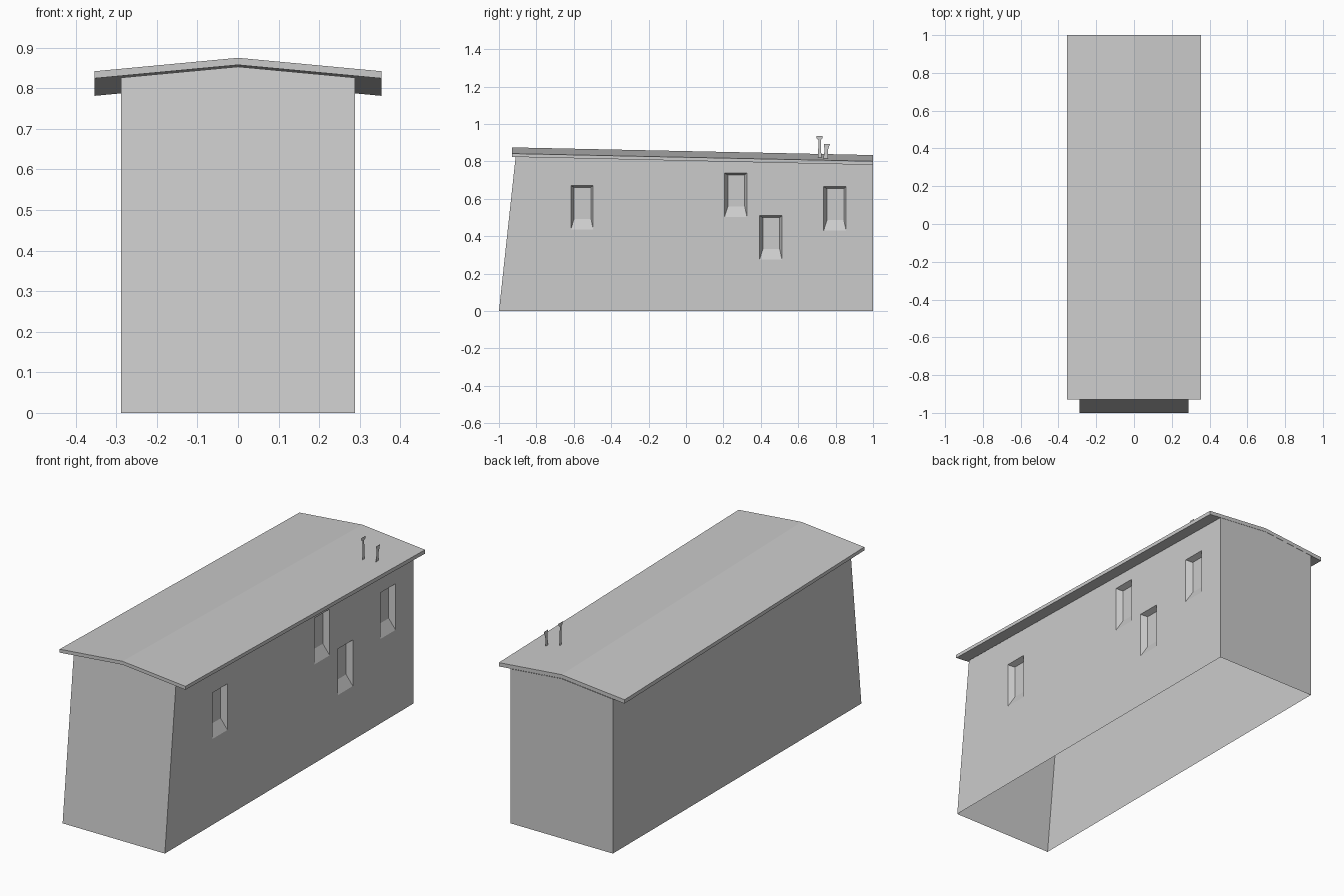
import bpy, bmesh

if "Cube" in bpy.data.objects:
    bpy.data.objects.remove(bpy.data.objects["Cube"])

W, EAVE, PITCH, FALL, THICK = 0.288, 0.354, 0.0935, 0.0213, 0.0175
Y_FRONT = -0.929


def roof_z(x, y):
    """Height of the roof's upper surface."""
    return 0.875 - PITCH * abs(x) - FALL * (y - Y_FRONT)


def make(name, verts, faces):
    me = bpy.data.meshes.new(name)
    bm = bmesh.new()
    vs = [bm.verts.new(v) for v in verts]
    for f in faces:
        bm.faces.new([vs[i] for i in f])
    if len(faces) > 1:
        bmesh.ops.recalc_face_normals(bm, faces=bm.faces)
    bm.to_mesh(me)
    bm.free()
    ob = bpy.data.objects.new(name, me)
    bpy.context.collection.objects.link(ob)
    return ob


def loft(name, a, b):
    """Closed solid between two matching rings."""
    n = len(a)
    faces = [tuple(range(n)), tuple(range(n, 2 * n))]
    faces += [(i, (i + 1) % n, n + (i + 1) % n, n + i) for i in range(n)]
    return make(name, a + b, faces)


# Body: leaning front wall stopping just short of the roof, upright back wall
def body_ring(front):
    ring = [(-W, -1 if front else 1, 0), (W, -1 if front else 1, 0)]
    for x in (W, 0, -W):
        z = roof_z(x, -0.91 if front else 1) - THICK - (0.004 if front else 0.003)
        ring.append((x, -1 + 0.108 * z if front else 1, z))
    return ring


body = loft("building_body", body_ring(True), body_ring(False))


# Roof: thin gabled slab falling towards the back
def roof_ring(y, thick):
    top = [(x, y, roof_z(x, y)) for x in (-EAVE, 0, EAVE)]
    return top + [(x, y, z - thick) for x, y, z in reversed(top)]


loft("roof", roof_ring(Y_FRONT, THICK), roof_ring(1.0, THICK + 0.002))

# Window recesses with splayed jambs and sloping sills: (y centre, bottom z)
DEPTH = 0.03
for yc, zb in ((-0.556, 0.437), (0.266, 0.503), (0.453, 0.275), (0.796, 0.43)):
    def rect(t):
        x = W - DEPTH * t
        y0, y1 = yc - 0.06 + 0.018 * t, yc + 0.06 - 0.012 * t
        z0, z1 = zb + 0.056 * t, zb + 0.235 - 0.011 * t
        return [(x, y0, z0), (x, y1, z0), (x, y1, z1), (x, y0, z1)]
    cutter = loft("window_cutter", rect(-0.5), rect(1))
    cutter.hide_render = True
    mod = body.modifiers.new("window", 'BOOLEAN')
    mod.operation, mod.solver, mod.object = 'DIFFERENCE', 'EXACT', cutter
    bpy.context.view_layer.objects.active = body
    bpy.ops.object.modifier_apply(modifier=mod.name)
    bpy.data.objects.remove(cutter)

# Open the body to a shell of walls: no floor, no ceiling under the roof
bm = bmesh.new()
bm.from_mesh(body.data)
bm.normal_update()
caps = [f for f in bm.faces if abs(f.normal.z) > 0.9 and f.calc_area() > 0.1]
bmesh.ops.delete(bm, geom=caps, context='FACES')
bm.to_mesh(body.data)
bm.free()


# Vent pipes: flat cut-outs standing on the right roof slope
def vent(name, x, outline):
    make(name, [(x, y, z) for y, z in outline], [tuple(range(len(outline)))])


vent("tall_vent", 0.206, [(0.706, 0.815), (0.724, 0.815), (0.721, 0.916), (0.730, 0.923),
                          (0.731, 0.935), (0.697, 0.935), (0.698, 0.923), (0.708, 0.916)])
vent("short_vent", 0.262, [(0.733, 0.81), (0.758, 0.81), (0.758, 0.858),
                           (0.769, 0.893), (0.737, 0.893), (0.741, 0.858)])
